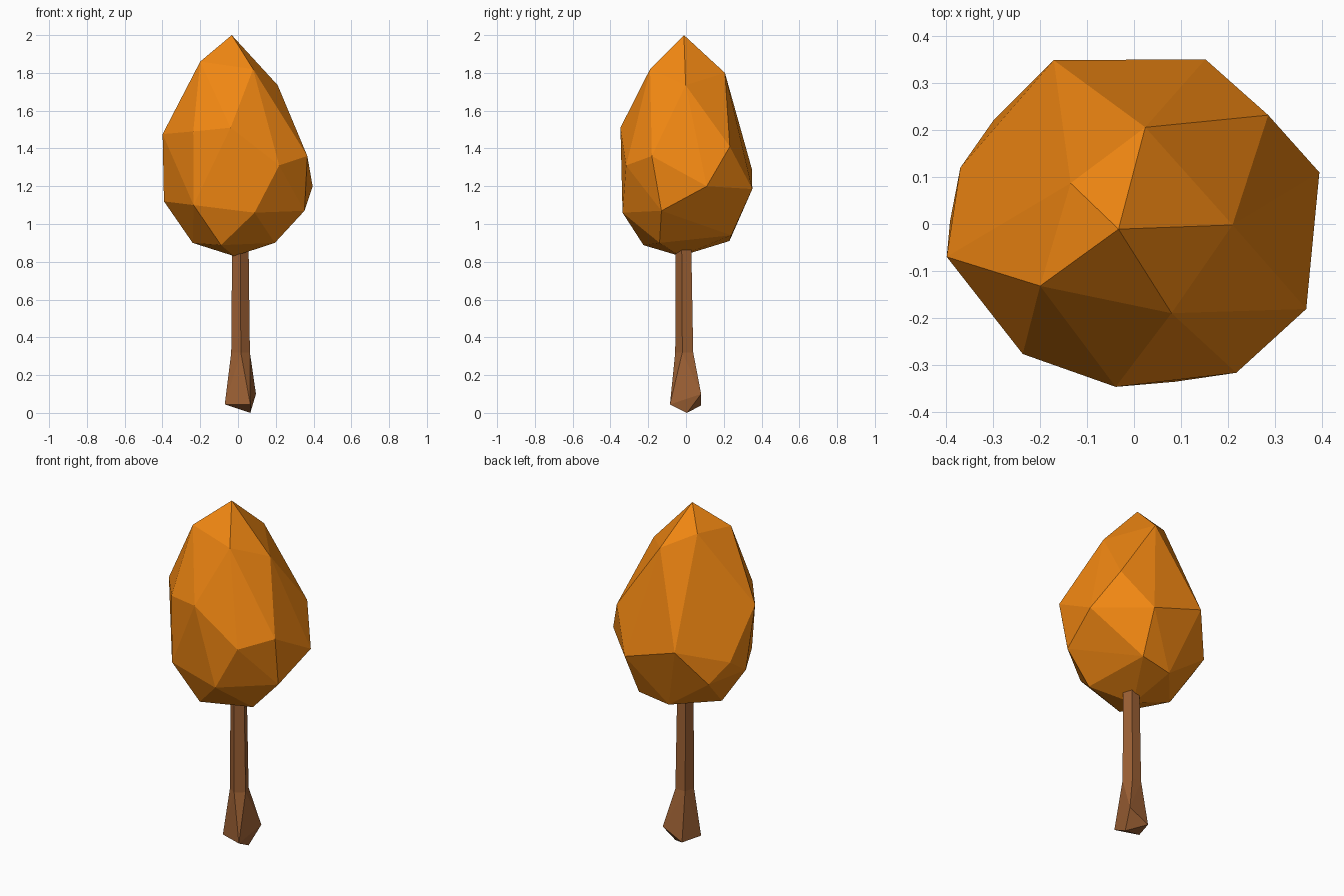
import bpy, bmesh, math

if "Cube" in bpy.data.objects:
    bpy.data.objects.remove(bpy.data.objects["Cube"])


def hull(bm, points, seam_z=None):
    """Add a faceted convex solid; drop the cap lying on the seam height."""
    part = bmesh.new()
    for p in points:
        part.verts.new(p)
    res = bmesh.ops.convex_hull(part, input=part.verts[:])
    loose = [v for v in part.verts if not v.link_faces]
    bmesh.ops.delete(part, geom=loose, context='VERTS')
    if seam_z is not None:
        cap = [f for f in part.faces if all(abs(v.co.z - seam_z) < 1e-4 for v in f.verts)]
        bmesh.ops.delete(part, geom=cap, context='FACES')
    tmp = bpy.data.meshes.new("tmp")
    part.to_mesh(tmp)
    part.free()
    bm.from_mesh(tmp)
    bpy.data.meshes.remove(tmp)


def finish(name, bm, color):
    bmesh.ops.remove_doubles(bm, verts=bm.verts[:], dist=1e-4)
    bmesh.ops.recalc_face_normals(bm, faces=bm.faces[:])
    me = bpy.data.meshes.new(name)
    bm.to_mesh(me)
    bm.free()
    mat = bpy.data.materials.new(name + "_colour")
    mat.diffuse_color = color
    mat.use_nodes = True
    mat.node_tree.nodes["Principled BSDF"].inputs["Base Color"].default_value = mat.diffuse_color
    me.materials.append(mat)
    bpy.context.collection.objects.link(bpy.data.objects.new(name, me))


def ring(cx, cy, r, z, n=5, turn=200):
    return [(cx + r * math.cos(math.radians(turn + 360 * i / n)),
             cy + r * math.sin(math.radians(turn + 360 * i / n)), z) for i in range(n)]


# Crown: irregular faceted egg, from the tip down
tip = [(-.033, -.011, 2)]
shoulder = [(.024, .206, 1.80), (-.135, .087, 1.88), (-.2, -.132, 1.86),
            (.08, -.19, 1.82), (.21, -.002, 1.735)]
belly = [(-.039, -.347, 1.51), (-.237, -.277, 1.49), (-.399, -.07, 1.476),
         (-.171, .349, 1.29), (.286, .232, 1.41), (.367, -.181, 1.36),
         (.218, -.317, 1.31), (.395, .11, 1.20), (.152, .351, 1.185), (-.37, .12, 1.2)]
lower = [(.088, -.336, 1.06), (.352, -.13, 1.07), (-.235, -.275, 1.10),
         (-.392, .006, 1.12), (-.3, .22, 1.09)]
base = [(-.09, -.225, .888), (.195, -.14, .90), (.137, .24, .94),
        (-.05, .23, .91), (-.24, .01, .90), (-.02, -.03, .83)]
crown = bmesh.new()
hull(crown, tip + shoulder + belly + lower + base)
finish("crown", crown, (.87, .24, .006, 1))

# Trunk: flared foot and slim five-sided stem
foot = [(-.07, -.04, .045), (.065, -.085, .045), (.065, .005, 0),
        (.095, .08, .10), (-.03, .08, .04)]
middle = ring(.013, -.005, .052, .32)
top = ring(.012, -.01, .046, .87)
trunk = bmesh.new()
hull(trunk, foot + middle, .32)
hull(trunk, middle + top, .32)
finish("trunk", trunk, (.34, .12, .035, 1))
